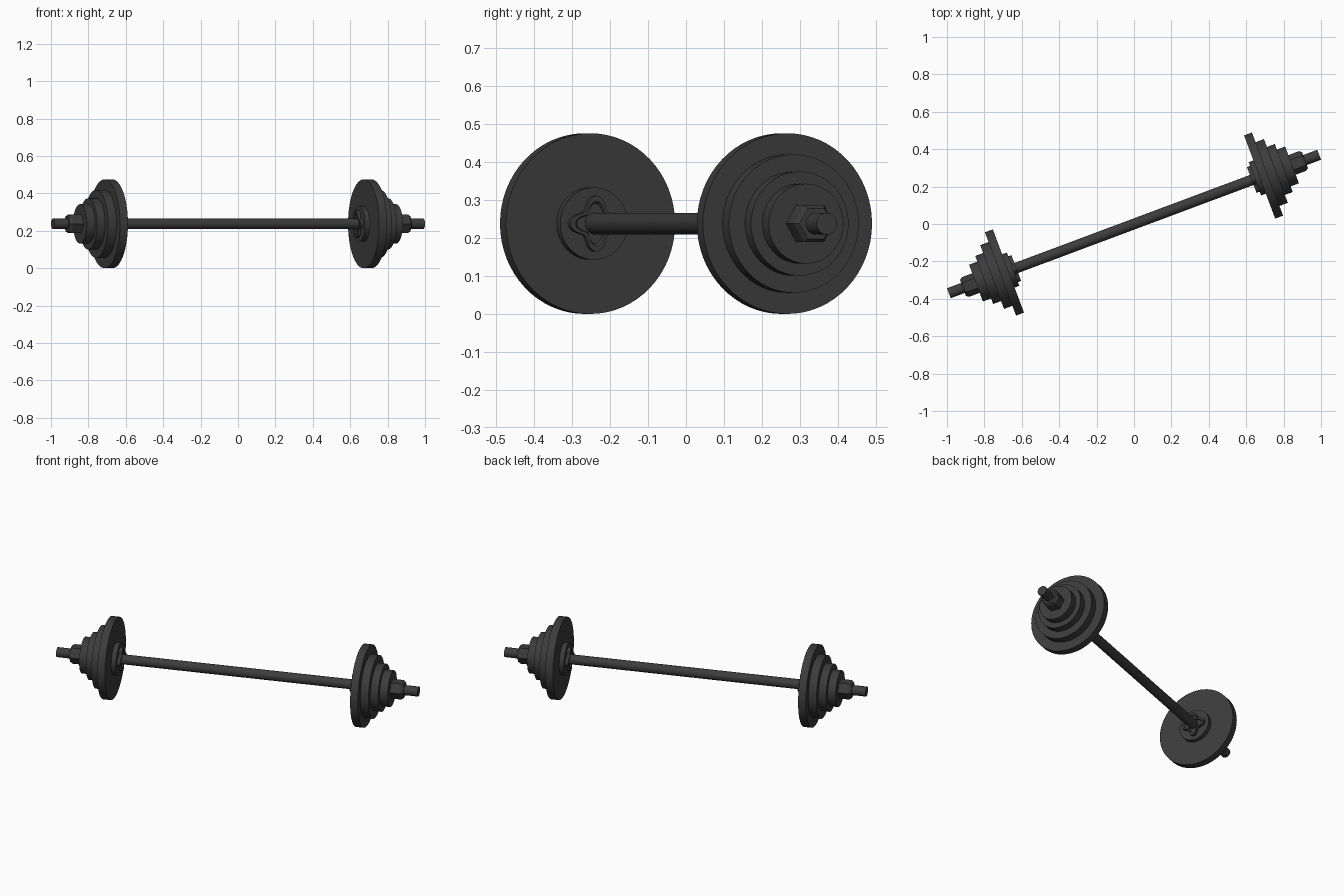
import bpy, bmesh, math
from mathutils import Matrix

if "Cube" in bpy.data.objects:
    bpy.data.objects.remove(bpy.data.objects["Cube"], do_unlink=True)

TURN = math.radians(20.5)   # the bar lies turned about z
AXIS_Z = 0.2375             # height of the bar axis

iron = bpy.data.materials.new("dark_iron")
iron.use_nodes = True
COLOUR = (0.045, 0.045, 0.045, 1)
iron.diffuse_color = COLOUR
iron.node_tree.nodes["Principled BSDF"].inputs["Base Color"].default_value = COLOUR


def ring(sides, radius_at=lambda t: 1.0):
    """Cross-section as (y, z) points."""
    angles = [2 * math.pi * i / sides for i in range(sides)]
    return [(radius_at(t) * math.cos(t), radius_at(t) * math.sin(t)) for t in angles]


def loft(name, section, stations, side=1):
    """Sweep a section along the bar axis; stations are (distance, scale)."""
    bm = bmesh.new()
    loops = [[bm.verts.new((a, y * s, z * s)) for y, z in section] for a, s in stations]
    n = len(section)
    for low, high in zip(loops, loops[1:]):
        for i in range(n):
            j = (i + 1) % n
            bm.faces.new((low[i], low[j], high[j], high[i]))
    bm.faces.new(loops[0][::-1])
    bm.faces.new(loops[-1])
    bmesh.ops.recalc_face_normals(bm, faces=bm.faces)
    angle = TURN if side > 0 else TURN + math.pi
    bm.transform(Matrix.Translation((0, 0, AXIS_Z)) @ Matrix.Rotation(angle, 4, "Z"))
    mesh = bpy.data.meshes.new(name)
    bm.to_mesh(mesh)
    bm.free()
    mesh.materials.append(iron)
    obj = bpy.data.objects.new(name, mesh)
    bpy.context.collection.objects.link(obj)
    bpy.ops.object.select_all(action="DESELECT")
    obj.select_set(True)
    bpy.context.view_layer.objects.active = obj
    bpy.ops.object.shade_smooth_by_angle()
    return obj


circle = ring(64)
hexagon = ring(6)
star = ring(64, lambda t: 0.059 + 0.0145 * math.cos(4 * t))

# Bar
loft("bar", ring(32), [(-1.057, 0.0285), (1.057, 0.0285)])

# Weights: name, inner distance, outer distance, radius
plates = [
    ("inner_hub", 0.690, 0.717, 0.095),
    ("large_plate", 0.717, 0.762, 0.2375),
    ("medium_plate", 0.762, 0.810, 0.182),
    ("small_plate", 0.810, 0.855, 0.137),
    ("smallest_plate", 0.855, 0.902, 0.105),
]

for label, side in (("left", 1), ("right", -1)):
    for name, inner, outer, radius in plates:
        loft(f"{label}_{name}", circle, [(inner, radius), (outer, radius)], side)

    # Star-shaped collar with a shallow recess around the bar
    loft(f"{label}_star_collar", star,
         [(0.690, 1), (0.672, 1), (0.672, 0.8), (0.681, 0.72)], side)

    # Hexagonal end nut with a chamfered tip
    loft(f"{label}_end_nut", hexagon,
         [(0.902, 0.056), (0.962, 0.056), (0.976, 0.046)], side)
